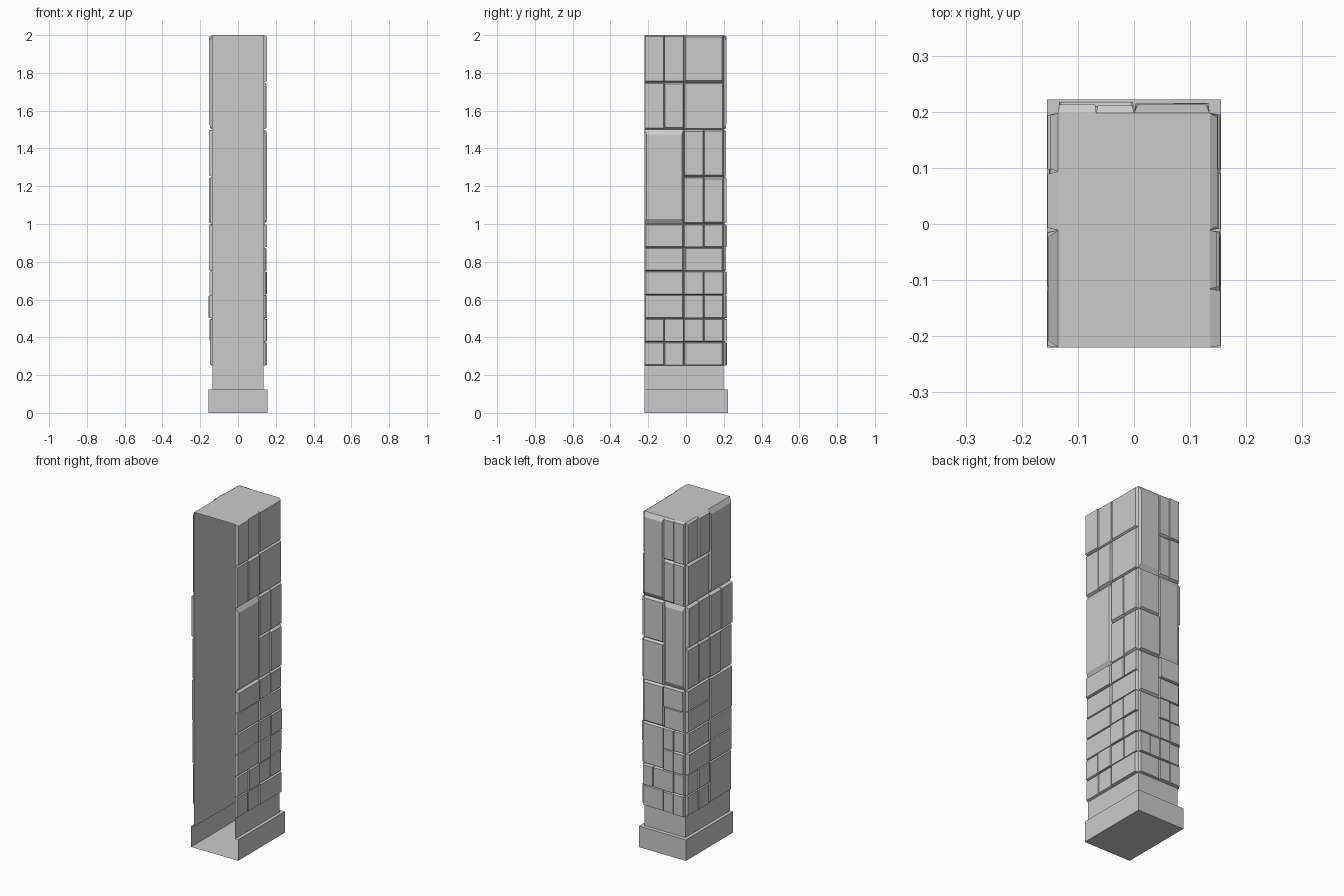
import bpy, random
from mathutils import Vector

if "Cube" in bpy.data.objects:
    bpy.data.objects.remove(bpy.data.objects["Cube"])

random.seed(4)
HALF_X, FRONT, BACK = 0.135, -0.22, 0.198
MID_Y = (FRONT + BACK) / 2
UNIT, START = 0.125, 0.25

stone = bpy.data.materials.new("grey stone")
stone.use_nodes = True
stone.diffuse_color = (0.6, 0.6, 0.6, 1)
stone.node_tree.nodes["Principled BSDF"].inputs["Base Color"].default_value = (0.6, 0.6, 0.6, 1)


def add_mesh(name, verts, faces):
    mesh = bpy.data.meshes.new(name)
    mesh.from_pydata(verts, [], faces)
    mesh.materials.append(stone)
    obj = bpy.data.objects.new(name, mesh)
    bpy.context.collection.objects.link(obj)
    return obj


def u_ring(half, back, z):
    """Open-fronted outline: right front, right back, left back, left front."""
    return [(half, FRONT, z), (half, back, z), (-half, back, z), (-half, FRONT, z)]


# Hollow shell with an open front: floor, plinth, ledge, walls and roof
rings = (u_ring(0.155, 0.222, 0) + u_ring(0.155, 0.222, UNIT)
         + u_ring(HALF_X, BACK, UNIT) + u_ring(HALF_X, BACK, 2))
faces = [(3, 2, 1, 0), (12, 13, 14, 15)]
for level in range(3):
    for i in range(3):
        a = level * 4 + i
        faces.append((a, a + 1, a + 5, a + 4))
add_mesh("tower_shell", rings, faces)


def panel(verts, faces, start, end, z0, z1, out, scale, depth):
    """Raised block on a wall, tapering towards its outer face."""
    up = Vector((0, 0, 1))
    base = [start + up * z0, end + up * z0, end + up * z1, start + up * z1]
    centre = sum(base, Vector()) / 4
    top = [centre + (p - centre) * scale + out * depth for p in base]
    n = len(verts)
    verts.extend(base + top)
    faces.append((n + 4, n + 5, n + 6, n + 7))
    for i in range(4):
        j = (i + 1) % 4
        faces.append((n + i, n + j, n + 4 + j, n + 4 + i))


def panel_column(name, start, end, out, code):
    """Stack blocks upward: digit = height in units, w = whole, q = two halves."""
    start, end, out = Vector(start), Vector(end), Vector(out)
    verts, faces, z = [], [], START
    for cell in code.split():
        top = z + int(cell[0]) * UNIT
        parts = 2 if cell[1] == "q" else 1
        for k in range(parts):
            scale = random.uniform(0.91, 0.95)
            if cell == "4w":
                scale = 0.89
            panel(verts, faces, start.lerp(end, k / parts),
                  start.lerp(end, (k + 1) / parts), z, top, out,
                  scale, random.uniform(0.012, 0.02))
        z = top
    add_mesh(name, verts, faces)


# Block columns on the two sides and the back
right, left, rear = (1, 0, 0), (-1, 0, 0), (0, 1, 0)
panel_column("plus_x_front_blocks", (HALF_X, FRONT, 0), (HALF_X, MID_Y, 0), right,
             "1q 1q 1w 1w 1w 1w 4w 2q 2q")
panel_column("plus_x_rear_blocks", (HALF_X, MID_Y, 0), (HALF_X, BACK, 0), right,
             "1w 1q 1q 1q 1w 1q 2q 2q 2w 2w")
panel_column("back_plus_x_blocks", (HALF_X, BACK, 0), (0, BACK, 0), rear,
             "1w 1q 2w 2w 2w 2w 4w")
panel_column("back_minus_x_blocks", (0, BACK, 0), (-HALF_X, BACK, 0), rear,
             "1q 1q 1q 1q 1w 1w 4w 2q 2q")
panel_column("minus_x_rear_blocks", (-HALF_X, BACK, 0), (-HALF_X, MID_Y, 0), left,
             "1q 1q 1w 1w 1w 1w 2q 2q 2w 2q")
panel_column("minus_x_front_blocks", (-HALF_X, MID_Y, 0), (-HALF_X, FRONT, 0), left,
             "2w 1w 1w 2w 2q 2q 4w")
